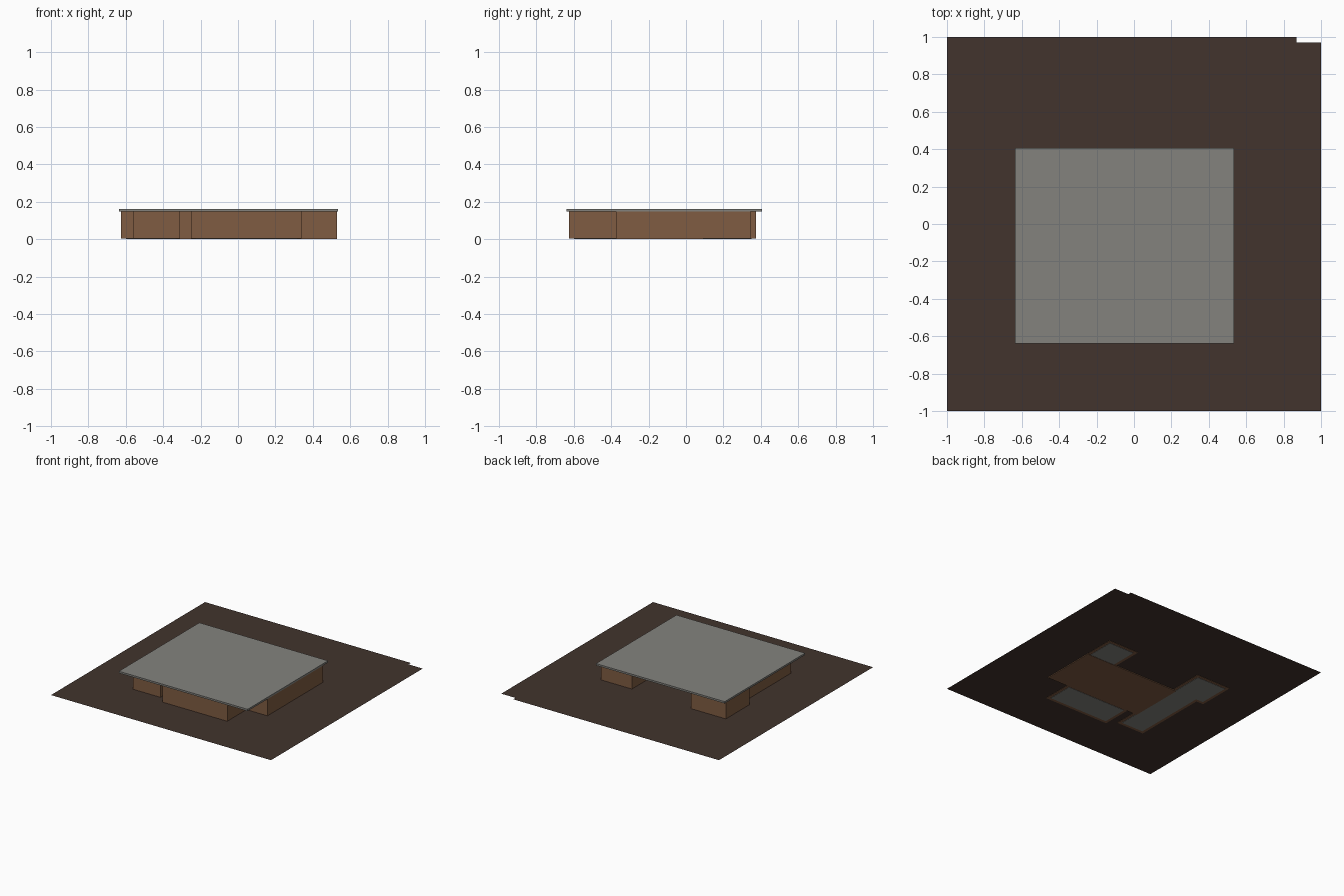
import bpy

if "Cube" in bpy.data.objects:
    bpy.data.objects.remove(bpy.data.objects["Cube"])

def material(name, rgb):
    m = bpy.data.materials.new(name)
    m.diffuse_color = (*rgb, 1.0)
    m.use_nodes = True
    m.node_tree.nodes["Principled BSDF"].inputs["Base Color"].default_value = m.diffuse_color
    return m

WALL = material("warm_brown_wall", (0.215, 0.107, 0.054))
ROOF = material("grey_roof", (0.228, 0.226, 0.208))
SOIL = material("dark_brown_ground", (0.054, 0.034, 0.026))

def mesh_object(name, verts, faces, mat):
    me = bpy.data.meshes.new(name)
    me.from_pydata(verts, [], faces)
    me.materials.append(mat)
    ob = bpy.data.objects.new(name, me)
    bpy.context.collection.objects.link(ob)
    return ob

def box(name, x0, x1, y0, y1, z0, z1, mat):
    v = [(x, y, z) for z in (z0, z1) for x, y in ((x0, y0), (x1, y0), (x1, y1), (x0, y1))]
    f = [(3, 2, 1, 0), (4, 5, 6, 7)] + [(i, (i + 1) % 4, (i + 1) % 4 + 4, i + 4) for i in range(4)]
    return mesh_object(name, v, f, mat)

# Ground sheet with a small notch in the back right corner
outline = [(-1, -1), (1, -1), (1, 0.97), (0.87, 0.97), (0.87, 1), (-1, 1)]
mesh_object("ground", [(x, y, 0.006) for x, y in outline], [tuple(range(6))], SOIL)

# Central hall, closed underneath
TOP = 0.147
box("central_hall", -0.34, 0.53, -0.375, 0.09, 0.0, TOP, WALL)

# Wings around the hall, each with a grey floor plate inside its wall outline
wings = {
    "north_east_room": (0.25, 0.53, 0.06, 0.345),
    "west_wing": (-0.56, -0.31, -0.565, 0.10),
    "north_west_room": (-0.625, -0.31, 0.065, 0.375),
    "front_wing": (-0.25, 0.34, -0.625, -0.36),
}
T = 0.025
for name, (x0, x1, y0, y1) in wings.items():
    box(name, x0, x1, y0, y1, 0.004, TOP, WALL)
    # the west wing floor runs on into the north west room
    back = y1 + T if name == "west_wing" else y1 - T
    box(name + "_floor", x0 + T, x1 - T, y0 + T, back, 0.002, 0.005, ROOF)

# Flat overhanging roof
box("roof", -0.635, 0.535, -0.64, 0.405, TOP, 0.162, ROOF)
